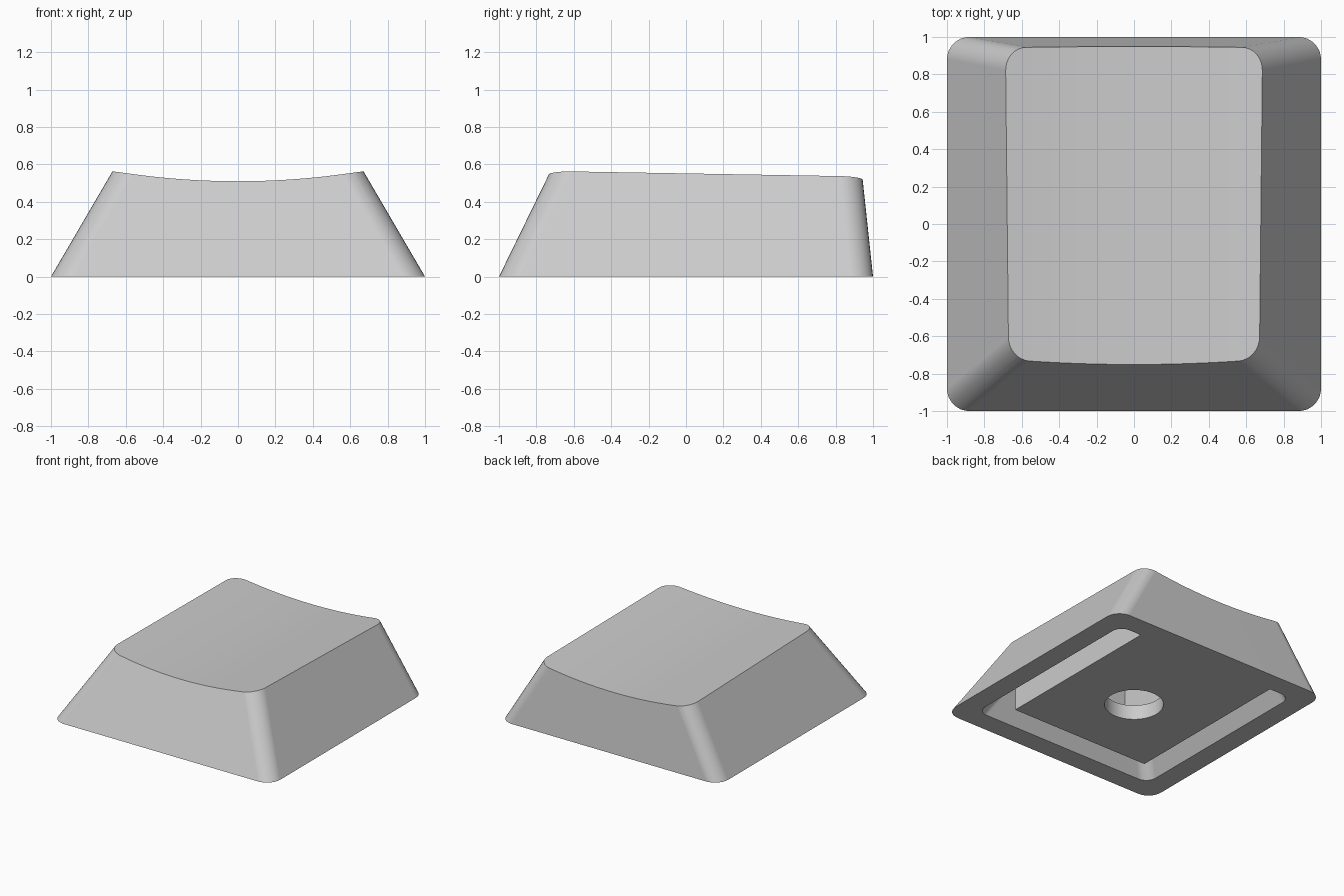
import bpy, bmesh, math
from mathutils import Matrix

cube = bpy.data.objects.get("Cube")
if cube:
    bpy.data.objects.remove(cube)

grey = bpy.data.materials.new("light grey plastic")
grey.use_nodes = True
grey.diffuse_color = (0.6, 0.6, 0.6, 1)
grey.node_tree.nodes["Principled BSDF"].inputs["Base Color"].default_value = grey.diffuse_color

# Inward lean of the walls per unit of height
SIDE, FRONT, BACK = 0.584, 0.488, 0.107


def finish(name, bm):
    bmesh.ops.recalc_face_normals(bm, faces=bm.faces)
    mesh = bpy.data.meshes.new(name)
    bm.to_mesh(mesh)
    bm.free()
    obj = bpy.data.objects.new(name, mesh)
    obj.data.materials.append(grey)
    bpy.context.collection.objects.link(obj)
    return obj


def ring(bm, half, z, r, steps=8):
    """Rounded rectangle of the tapered shape at height z."""
    x, y0, y1 = half - SIDE * z, -half + FRONT * z, half - BACK * z
    centres = [(x - r, y1 - r), (r - x, y1 - r), (r - x, y0 + r), (x - r, y0 + r)]
    verts = []
    for q, (cx, cy) in enumerate(centres):
        for i in range(steps + 1):
            a = (q + i / steps) * math.pi / 2
            verts.append(bm.verts.new((cx + r * math.cos(a), cy + r * math.sin(a), z)))
    return verts


def tapered(name, half, z0, z1, r):
    bm = bmesh.new()
    low, high = ring(bm, half, z0, r), ring(bm, half, z1, r)
    n = len(low)
    for i in range(n):
        j = (i + 1) % n
        bm.faces.new((low[i], low[j], high[j], high[i]))
    bm.faces.new(low)
    bm.faces.new(high)
    return finish(name, bm)


def box(name, low, high):
    bm = bmesh.new()
    bmesh.ops.create_cube(bm, size=1)
    for v in bm.verts:
        v.co = [high[i] if v.co[i] > 0 else low[i] for i in range(3)]
    return finish(name, bm)


def cut(target, cutter):
    mod = target.modifiers.new("cut", "BOOLEAN")
    mod.operation = "DIFFERENCE"
    mod.solver = "EXACT"
    mod.object = cutter
    bpy.context.view_layer.objects.active = target
    bpy.ops.object.modifier_apply(modifier=mod.name)
    bpy.data.objects.remove(cutter)


# Body: tapered block with rounded corners
body = tapered("key_cap", 1.0, 0, 0.64, 0.12)

# Dished top: shallow trough running front to back, sloping down to the back
bm = bmesh.new()
ends = []
for y in (-1.3, 1.3):
    xs = [-1.1 + 2.2 * i / 32 for i in range(33)]
    row = [bm.verts.new((x, y, 0.51 + 0.122 * x * x - 0.019 * (y + 0.75))) for x in xs]
    row += [bm.verts.new((x, y, 1.2)) for x in (1.1, -1.1)]
    bm.faces.new(row)
    ends.append(row)
count = len(ends[0])
for i in range(count):
    j = (i + 1) % count
    bm.faces.new((ends[0][i], ends[0][j], ends[1][j], ends[1][i]))
cut(body, finish("dish_cutter", bm))

# U-shaped groove underneath, around a core that joins the back rim
groove = tapered("groove_cutter", 0.83, -0.05, 0.45, 0.09)
cut(groove, box("core", (-0.63, -0.63, -0.3), (0.63, 1.3, 0.8)))
cut(body, groove)

# Chamber inside the core, opened by a round hole in the base
cut(body, box("chamber_cutter", (-0.25, -0.4, 0.12), (0.25, 0.4, 0.43)))
bm = bmesh.new()
bmesh.ops.create_cone(bm, cap_ends=True, segments=48, radius1=0.22, radius2=0.22,
                      depth=0.3, matrix=Matrix.Translation((0, 0, 0.05)))
cut(body, finish("hole_cutter", bm))

# Smooth corners, crisp edges
bpy.ops.object.select_all(action="DESELECT")
body.select_set(True)
bpy.context.view_layer.objects.active = body
bpy.ops.object.shade_smooth_by_angle(angle=math.radians(30))
weighted = body.modifiers.new("even_shading", "WEIGHTED_NORMAL")
weighted.keep_sharp = True
